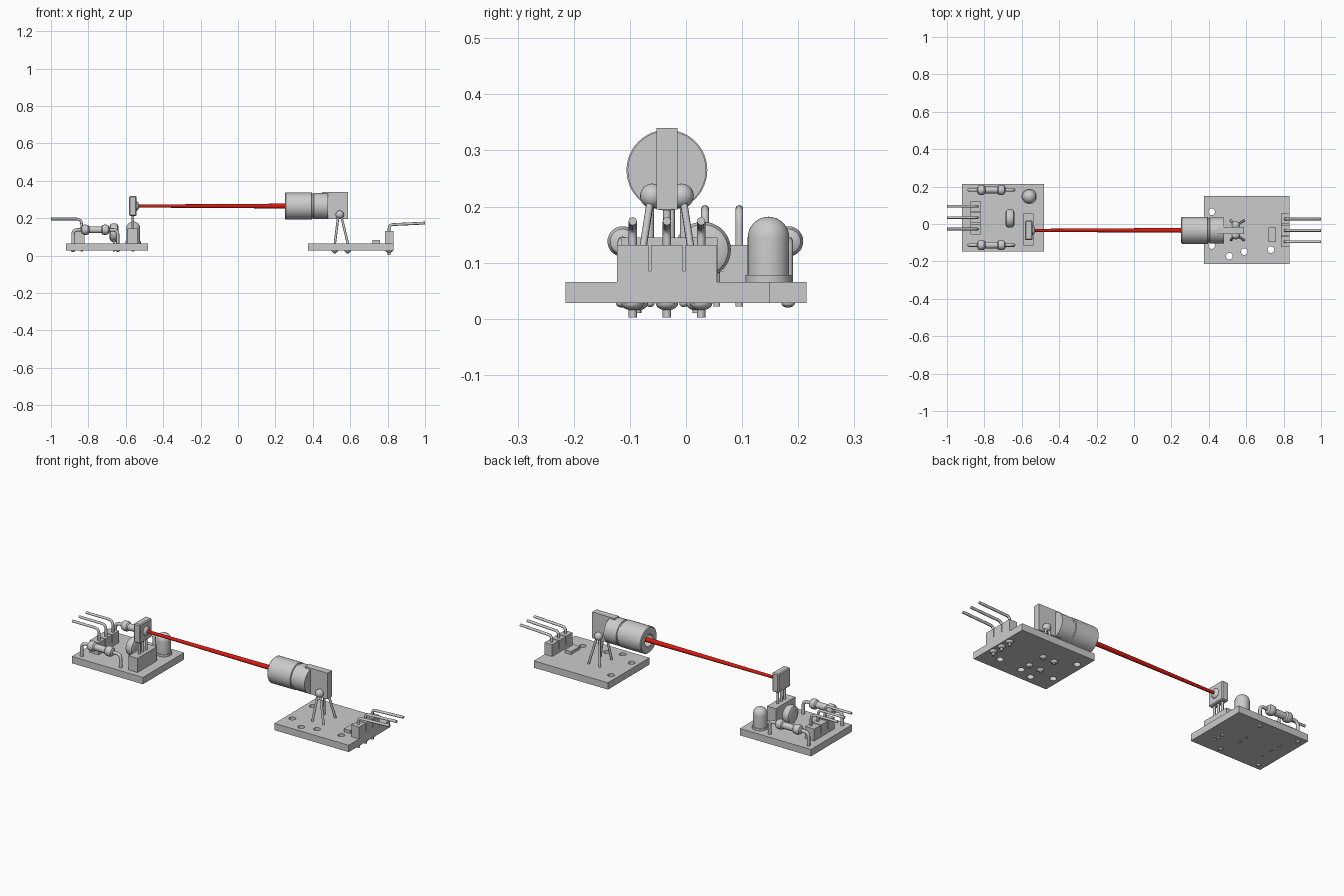
import bpy, bmesh, math
from mathutils import Vector

if "Cube" in bpy.data.objects:
    bpy.data.objects.remove(bpy.data.objects["Cube"])

TOP, BOT = 0.066, 0.028      # board faces
AY, AZ = -0.034, 0.265       # beam axis
H = math.pi / 2


def finish(ob, name, smooth=True):
    ob.name = name
    if smooth:
        bpy.ops.object.shade_smooth_by_angle(angle=math.radians(35))
    return ob


def box(name, x, y, z, bevel=0):
    bpy.ops.mesh.primitive_cube_add(size=1, location=[sum(v) / 2 for v in (x, y, z)])
    ob = bpy.context.object
    ob.scale = (x[1] - x[0], y[1] - y[0], z[1] - z[0])
    bpy.ops.object.transform_apply(location=False, rotation=False, scale=True)
    if bevel:
        m = ob.modifiers.new("bevel", 'BEVEL')
        m.width, m.segments = bevel, 1
    return finish(ob, name, False)


def lathe(name, profile, loc, axis='Z', n=40):
    """Revolve (radius, height) points about an axis."""
    bm = bmesh.new()
    vs = [bm.verts.new((r, 0, h)) for r, h in profile]
    es = [bm.edges.new(p) for p in zip(vs, vs[1:])]
    bmesh.ops.spin(bm, geom=vs + es, axis=(0, 0, 1), cent=(0, 0, 0),
                   angle=2 * math.pi, steps=n, use_merge=True)
    bmesh.ops.remove_doubles(bm, verts=bm.verts, dist=1e-5)
    bmesh.ops.recalc_face_normals(bm, faces=bm.faces)
    me = bpy.data.meshes.new(name)
    bm.to_mesh(me)
    bm.free()
    ob = bpy.data.objects.new(name, me)
    bpy.context.collection.objects.link(ob)
    bpy.ops.object.select_all(action='DESELECT')
    ob.select_set(True)
    bpy.context.view_layer.objects.active = ob
    ob.location = loc
    if axis == 'X':
        ob.rotation_euler = (0, H, 0)
    return finish(ob, name)


def wire(name, pts, r, bend=0.02):
    """Round wire through points with rounded corners."""
    pts = [Vector(p) for p in pts]
    path = [pts[0]]
    for a, b, c in zip(pts, pts[1:], pts[2:]):
        p, q = b + (a - b).normalized() * bend, b + (c - b).normalized() * bend
        path += [p * (1 - t) ** 2 + b * 2 * t * (1 - t) + q * t * t for t in (0, .25, .5, .75, 1)]
    path.append(pts[-1])
    cu = bpy.data.curves.new(name, 'CURVE')
    cu.dimensions = '3D'
    cu.bevel_depth, cu.bevel_resolution, cu.use_fill_caps = r, 2, True
    sp = cu.splines.new('POLY')
    sp.points.add(len(path) - 1)
    for p, v in zip(sp.points, path):
        p.co = (*v, 1)
    ob = bpy.data.objects.new(name, cu)
    bpy.context.collection.objects.link(ob)
    return ob


def dome(r, h, base, n=8):
    """Quarter-ellipse profile ending on the axis."""
    return [(r * math.cos(H * i / n), base + h * math.sin(H * i / n)) for i in range(n)] + [(0, base + h)]


def solder(x, y, r=0.018, h=0.013):
    lathe("solder_joint", dome(r, -h, 0), (x, y, BOT), n=20)


# Emitter board with drilled holes
board = box("emitter_board", (0.375, 0.832), (-0.215, 0.15), (BOT, TOP))
for x, y in ((0.415, 0.065), (0.415, -0.115), (0.51, -0.172), (0.59, -0.148), (0.732, -0.137)):
    bpy.ops.mesh.primitive_cylinder_add(vertices=24, radius=0.018, depth=0.2, location=(x, y, 0.05))
    cut = finish(bpy.context.object, "hole_cutter", False)
    cut.hide_render = True
    cut.hide_set(True)
    m = board.modifiers.new("hole", 'BOOLEAN')
    m.operation, m.object, m.solver = 'DIFFERENCE', cut, 'EXACT'
box("chip", (0.72, 0.758), (-0.096, -0.018), (TOP, 0.083))

# Receiver board
box("receiver_board", (-0.92, -0.482), (-0.147, 0.215), (BOT, TOP))

# Pin headers: three segments with narrow gaps, and bent pins
for side, xa, xb, yc in (("emitter", 0.785, 0.832, AY), ("receiver", -0.875, -0.82, 0.034)):
    box(side + "_header_base", (xa, xb), (yc - 0.085, yc + 0.085), (TOP, 0.085))
    for k in (-1, 0, 1):
        y = yc + k * 0.061
        box(side + "_header_segment", (xa, xb), (y - 0.028, y + 0.028), (TOP, 0.132))
        if side == "emitter":
            wire("emitter_pin", [(0.808, y, 0.002), (0.808, y, 0.165), (1.0, y, 0.174)], 0.0075)
            solder(0.808, y, 0.02)
        else:
            wire("receiver_pin", [(-0.836, y, 0.022), (-0.836, y, 0.196), (-1.0, y, 0.196)], 0.007, 0.03)

# Laser tube with front bore and a groove between its two sections
lathe("laser_tube", [(0, 0.04), (0.034, 0.04), (0.034, 0), (0.068, 0), (0.072, 0.004), (0.072, 0.142),
                     (0.066, 0.144), (0.066, 0.152), (0.07, 0.154), (0.07, 0.23), (0, 0.23)],
      (0.252, AY, AZ), 'X', 48)
box("laser_driver_plate", (0.45, 0.588), (AY - 0.019, AY + 0.019), (0.195, 0.34))
for s in (-1, 1):
    bpy.ops.mesh.primitive_uv_sphere_add(segments=20, ring_count=12, radius=0.022,
                                         location=(0.544, AY + s * 0.026, 0.219))
    finish(bpy.context.object, "laser_solder_ball")
    for x0, x1 in ((0.537, 0.518), (0.55, 0.587)):
        y1 = AY + s * 0.052
        wire("laser_leg", [(x0, AY + s * 0.028, 0.22), (x1, y1, TOP), (x1, y1, 0.01)], 0.0065, 0.01)
        solder(x1, y1)

# Laser beam, tapering towards the sensor
beam = lathe("laser_beam", [(0, 0), (0.008, 0), (0.013, 0.83), (0, 0.83)], (-0.545, AY, AZ), 'X', 16)
red = bpy.data.materials.new("red")
red.diffuse_color = (0.7, 0.01, 0.005, 1)
red.use_nodes = True
red.node_tree.nodes["Principled BSDF"].inputs["Base Color"].default_value = red.diffuse_color
beam.data.materials.append(red)

# Sensor with lens, legs and socket
box("sensor_body", (-0.582, -0.542), (AY - 0.052, AY + 0.052), (0.212, 0.318), 0.005)
lathe("sensor_lens", dome(0.026, 0.014, 0), (-0.543, AY, AZ), 'X', 24)
box("sensor_socket", (-0.592, -0.538), (-0.115, 0.056), (TOP, 0.145))
for k in (-1, 0, 1):
    wire("sensor_leg", [(-0.562, AY + k * 0.03, 0.22), (-0.562, AY + k * 0.03, 0.14)], 0.007)
    solder(-0.562, AY + k * 0.03, 0.008, 0.007)

# Indicator lamp
lathe("indicator_lamp", [(0, 0), (0.041, 0), (0.041, 0.012), (0.037, 0.012)] + dome(0.037, 0.037, 0.079),
      (-0.56, 0.147, TOP))

# Disc capacitor on two legs
cap = lathe("capacitor", [(0, -0.023), (0.034, -0.023), (0.045, -0.018), (0.05, -0.008), (0.05, 0.008),
                          (0.045, 0.018), (0.034, 0.023), (0, 0.023)], (-0.663, 0.03, 0.123), 'X', 36)
for s in (-1, 1):
    wire("capacitor_leg", [(-0.663, 0.03 + s * 0.025, 0.12), (-0.663, 0.03 + s * 0.025, 0.022)], 0.006)

# Resistors lying along x
for y in (-0.113, 0.182):
    half = [(0.018, 0.0), (0.018, 0.032), (0.025, 0.038), (0.027, 0.046), (0.027, 0.06),
            (0.022, 0.071), (0.012, 0.076), (0, 0.077)]
    lathe("resistor_body", [(r, -h) for r, h in half[::-1]] + half[1:], (-0.763, y, 0.138), 'X', 28)
    wire("resistor_lead", [(-0.882, y, 0.022), (-0.882, y, 0.138), (-0.643, y, 0.138),
                           (-0.643, y, 0.022)], 0.009, 0.025)
    for x in (-0.882, -0.643):
        solder(x, y, 0.012, 0.008)
